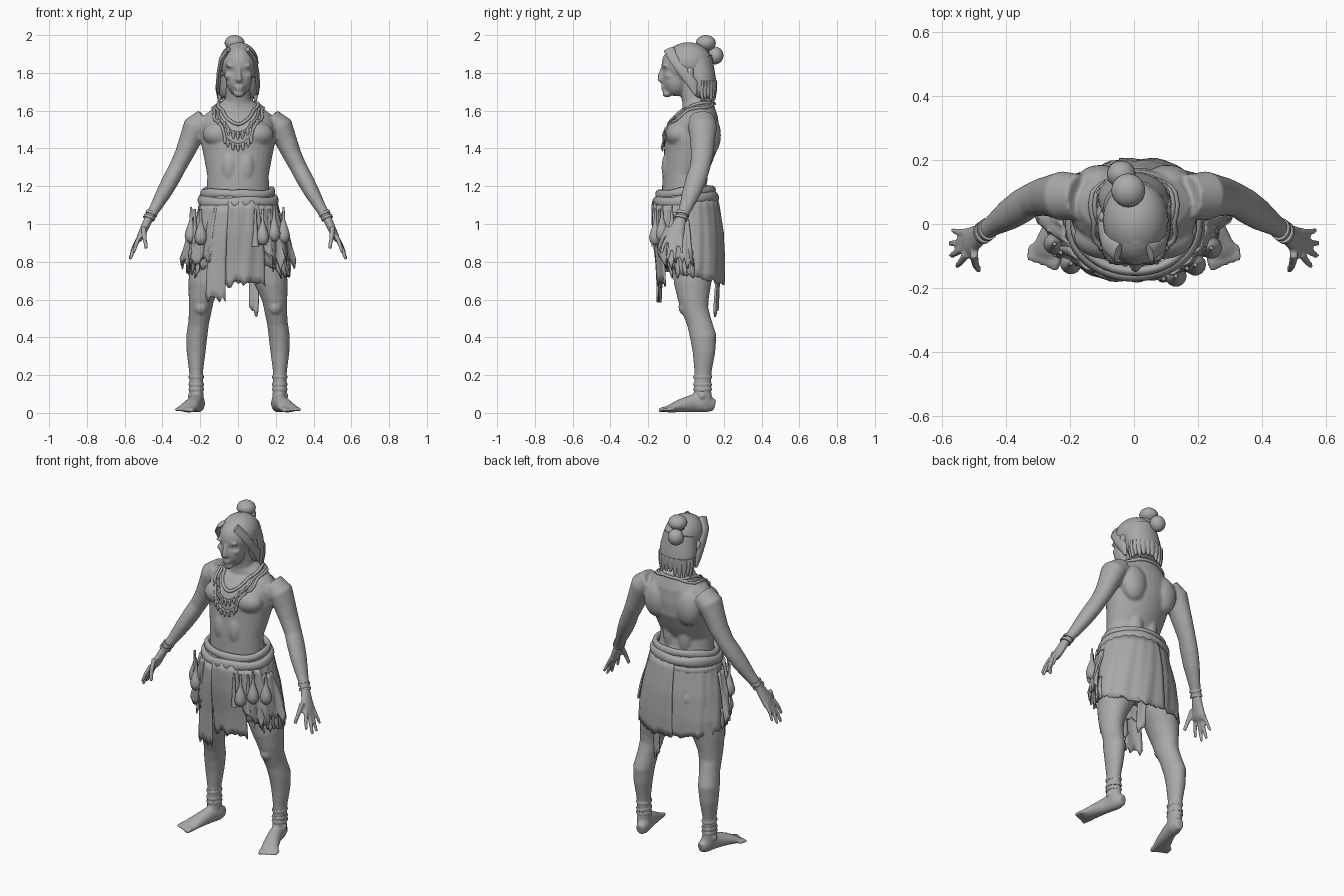
import bpy, bmesh, math, random
from mathutils import Vector, Matrix
from mathutils.bvhtree import BVHTree

random.seed(4)
grey = bpy.data.materials.new("stone_grey")
grey.diffuse_color = (0.4, 0.4, 0.4, 1)


def finish(name, bm, angle=60):
    bmesh.ops.recalc_face_normals(bm, faces=bm.faces)
    me = bpy.data.meshes.new(name)
    bm.to_mesh(me)
    bm.free()
    me.materials.append(grey)
    ob = bpy.data.objects.new(name, me)
    bpy.context.collection.objects.link(ob)
    bpy.ops.object.select_all(action='DESELECT')
    ob.select_set(True)
    bpy.context.view_layer.objects.active = ob
    bpy.ops.object.shade_smooth_by_angle(angle=math.radians(angle))
    return ob


def tube(bm, pts, ref, s=1, n=20, closed=False):
    """Loft ellipses along a path; a is the radius along ref, b across it."""
    P = [Vector((p[0] * s, p[1], p[2])) for p in pts]
    rings, m = [], len(P)
    for i, p in enumerate(pts):
        if closed:
            t = P[(i + 1) % m] - P[i - 1]
        else:
            t = P[min(i + 1, m - 1)] - P[max(i - 1, 0)]
        t.normalize()
        u = Vector(ref)
        u = (u - t * u.dot(t)).normalized()
        v = t.cross(u)
        rings.append([bm.verts.new(P[i] + u * p[3] * math.cos(k * math.tau / n) + v * p[4] * math.sin(k * math.tau / n))
                      for k in range(n)])
    for i in range(m if closed else m - 1):
        A, B = rings[i], rings[(i + 1) % m]
        for k in range(n):
            bm.faces.new((A[k], A[(k + 1) % n], B[(k + 1) % n], B[k]))
    if not closed:
        bm.faces.new(rings[0])
        bm.faces.new(rings[-1])


def ball(bm, c, r, s=1, tilt=0):
    mat = Matrix.Translation((c[0] * s, c[1], c[2])) @ Matrix.Rotation(tilt, 4, 'X') @ Matrix.Diagonal((*r, 1))
    bmesh.ops.create_uvsphere(bm, u_segments=20, v_segments=14, radius=1, matrix=mat)


X, Y, Z = (1, 0, 0), (0, 1, 0), (0, 0, 1)

# Body: torso, neck and head
bm = bmesh.new()
torso = [(.84, .04, .17, .11), (.95, .03, .2, .135), (1.08, .01, .18, .13), (1.18, -.01, .165, .118),
         (1.26, -.012, .163, .113), (1.35, .01, .18, .13), (1.44, .03, .198, .145), (1.52, .05, .2, .13),
         (1.58, .065, .175, .105), (1.62, .062, .12, .085), (1.66, .045, .068, .067), (1.76, .02, .06, .062)]
tube(bm, [(0, cy, z, a, b) for z, cy, a, b in torso], X, n=32)
ball(bm, (.005, -.005, 1.845), (.094, .125, .11))
ball(bm, (.005, -.058, 1.765), (.069, .07, .09), tilt=.15)
ball(bm, (.005, -.1, 1.69), (.03, .025, .02))
tube(bm, [(.005, -.12, 1.83, .009, .012), (.005, -.135, 1.79, .012, .015), (.005, -.138, 1.765, .018, .014),
          (.005, -.12, 1.75, .016, .012)], X, n=12)
ball(bm, (.005, -.122, 1.727), (.027, .011, .007))
ball(bm, (.005, -.12, 1.713), (.023, .011, .007))

arm = [(.17, .085, 1.555, .07, .06), (.225, .088, 1.51, .077, .07), (.255, .088, 1.44, .066, .058),
       (.285, .085, 1.37, .06, .05), (.32, .075, 1.3, .053, .045), (.352, .055, 1.24, .055, .045),
       (.39, .03, 1.17, .05, .041), (.435, 0, 1.09, .036, .031), (.472, -.026, 1.03, .028, .024),
       (.49, -.04, .99, .038, .022), (.515, -.055, .935, .046, .02), (.525, -.06, .915, .04, .015)]
leg = [(.115, .045, .9, .11, .12), (.15, .04, .78, .105, .115), (.18, .035, .68, .085, .098),
       (.195, .04, .6, .067, .082), (.2, .05, .54, .06, .07), (.208, .07, .48, .055, .066),
       (.219, .092, .4, .056, .07), (.222, .095, .32, .05, .06), (.222, .09, .22, .037, .046),
       (.22, .087, .14, .036, .045), (.218, .09, .05, .036, .05)]
foot = [(.205, .152, .04, .024, .03), (.21, .11, .05, .037, .048), (.225, .04, .052, .038, .048),
        (.248, -.03, .038, .045, .035), (.268, -.08, .024, .05, .022), (.274, -.1, .018, .046, .016)]
fingers = [((.50, -.095, .985), (.495, -.125, .925), (.485, -.145, .87), .013),
           ((.523, -.095, .935), (.54, -.118, .89), (.553, -.132, .845), .0115),
           ((.527, -.072, .92), (.555, -.09, .86), (.572, -.1, .81), .0115),
           ((.527, -.05, .92), (.555, -.06, .865), (.573, -.06, .815), .0115),
           ((.522, -.025, .935), (.55, -.025, .885), (.567, -.02, .845), .0105)]
for s in (1, -1):
    tube(bm, arm, Y, s)
    tube(bm, leg, X, s)
    tube(bm, foot, X, s)
    for *joints, r in fingers:
        tube(bm, [(*p, r * k, r * k) for p, k in zip(joints, (1.1, 1, .8))], Y, s, 10)
    for i in range(5):  # toes, big toe inside
        r, bx, ln = (.017, .012, .011, .011, .011)[i], .238 + .02 * i, .052 - .009 * i
        tube(bm, [(bx, -.085 + .006 * i, .02, r, r), (bx + .007, -.1 - ln * .4, .018, r, r * .9),
                  (bx + .01, -.1 - ln * .85, .012, r * .7, r * .7)], X, s, 10)
    ball(bm, (.088, -.04, 1.475), (.1, .07, .068), s)      # chest muscle
    ball(bm, (.105, .125, 1.47), (.08, .06, .11), s)       # shoulder blade
    ball(bm, (.05, .07, 1.26), (.045, .045, .12), s)       # lower back
    ball(bm, (.045, -.075, 1.3), (.05, .055, .1), s)       # stomach
    ball(bm, (.085, .095, .92), (.09, .085, .09), s)       # buttock
    ball(bm, (.197, -.01, .56), (.035, .03, .04), s)       # kneecap
    ball(bm, (.255, .085, .09), (.012, .016, .016), s)     # ankle bone
    ball(bm, (.098, .02, 1.8), (.014, .022, .034), s)      # ear
    ball(bm, (.04, -.112, 1.838), (.03, .012, .009), s)    # brow
    ball(bm, (.05, -.085, 1.785), (.025, .028, .02), s)    # cheek
body = finish("body", bm)
rm = body.modifiers.new("fuse", 'REMESH')
rm.mode, rm.voxel_size, rm.use_smooth_shade = 'VOXEL', .0075, True
sm = body.modifiers.new("soften", 'SMOOTH')
sm.factor, sm.iterations = .5, 4

# Hair: cap, back curtain with ragged locks, double bun
bm = bmesh.new()
ball(bm, (.005, .012, 1.855), (.103, .126, .107))
tube(bm, [(0, .05, 1.87, .095, .09), (0, .07, 1.8, .108, .083), (-.003, .088, 1.73, .112, .076),
          (-.003, .095, 1.69, .103, .066), (-.003, .1, 1.672, .085, .05)], X, n=28)
for k in range(13):
    a = math.radians(-100 + 200 * k / 12)
    x, y = -.003 + .095 * math.sin(a), .092 + .058 * math.cos(a)
    e = random.uniform(1.645, 1.675)
    tube(bm, [(x, y, 1.76, .02, .014), (x, y, 1.71, .021, .014), (x * 1.03, y + .004, e, .006, .005)], X, n=8)
for s in (1, -1):  # locks falling past the temples
    tube(bm, [(.05, -.09, 1.925, .03, .012), (.086, -.062, 1.875, .03, .014), (.1, -.015, 1.81, .03, .012),
              (.106, .035, 1.74, .028, .012), (.104, .05, 1.685, .008, .006)], Y, s, 10)
finish("hair", bm)
bm = bmesh.new()
ball(bm, (-.018, .105, 1.958), (.053, .053, .042))
ball(bm, (-.04, .155, 1.892), (.045, .043, .047))
tube(bm, [(-.01, .075, 1.91, .04, .04), (-.015, .1, 1.94, .034, .034)], X, n=14)
finish("hair_bun", bm)

# Wrapped cloth surface: angle 0 is the front
PROFILE = [(1.2, 0, .18, .142), (1.1, 0, .2, .163), (.95, .015, .236, .172), (.8, .03, .256, .165), (.6, .035, .262, .155)]


def wrap(a, z, off=0):
    zc = min(max(z, .6), 1.2)
    for p, q in zip(PROFILE, PROFILE[1:]):
        if zc >= q[0]:
            t = (p[0] - zc) / (p[0] - q[0])
            cy, rx, ry = (p[i] + (q[i] - p[i]) * t for i in (1, 2, 3))
            break
    return Vector(((rx + off) * math.sin(a), cy - (ry + off) * math.cos(a), z))


def cloth(name, a0, a1, top, hem, off=0, rag=.02, cols=12, rows=10, fold=.005, thick=.01, flare=0):
    """Cloth sheet between two angles in degrees, with folds and a ragged hem."""
    bm = bmesh.new()
    grid, ph = [], random.uniform(0, 6)
    for i in range(cols + 1):
        a = math.radians(a0 + (a1 - a0) * i / cols)
        h = (hem(a) if callable(hem) else hem) + random.uniform(-rag, rag)
        col = []
        for j in range(rows + 1):
            t = j / rows
            o = off + flare * t + fold * t * math.sin(a * 11 + ph + 2 * t) + fold * .4 * math.sin(a * 23 + 5 * t)
            col.append(bm.verts.new(wrap(a, top + (h - top) * t, o)))
        grid.append(col)
    for A, B in zip(grid, grid[1:]):
        for j in range(rows):
            bm.faces.new((A[j], B[j], B[j + 1], A[j + 1]))
    bmesh.ops.remove_doubles(bm, verts=bm.verts, dist=.0005)
    ob = finish(name, bm)
    so = ob.modifiers.new("thickness", 'SOLIDIFY')
    so.thickness, so.offset = thick, 0


cloth("skirt", -180, 180, 1.17, lambda a: .74 + .045 * math.cos(a), rag=.012, cols=90, rows=14)
cloth("back_overlap", 60, 190, 1.13, lambda a: .725 + .04 * math.cos(a), off=.008, rag=.01, cols=36)
cloth("front_panel", -14, 32, 1.12, .68, off=.014, rag=.025, cols=14, fold=.008)
cloth("front_strip", -34, -13, 1.1, .6, off=.016, rag=.018, cols=7, flare=.025)
cloth("back_strip", 153, 166, .9, .535, off=-.008, rag=.03, cols=6, flare=-.015)
for i, s in enumerate((1, -1)):
    side = ("right", "left")[i]
    cloth(side + "_side_rag", 42 * s, 92 * s, 1.06, .79, off=.012, rag=.045, cols=12, fold=.014, flare=.02)
    cloth(side + "_front_rag", 30 * s, 66 * s, 1.1, .83, off=.018, rag=.05, cols=9, fold=.012, flare=.01)
    for k in range(4):  # loose shreds
        a = (48 + 13 * k) * s
        cloth(side + "_shred", a, a + 7 * s, .86, .74, off=.015, rag=.03, cols=2, rows=5)

# Rolled waistband sagging in front
bm = bmesh.new()
for z, off, r, sag in ((1.168, .002, .024, .012), (1.125, .006, .03, .016), (1.08, .0, .022, .014)):
    pts = []
    for k in range(48):
        a = math.tau * k / 48
        p = wrap(a, z - sag * math.cos(a) + .004 * math.sin(3 * a + z * 40), off - .006)
        pts.append((*p, r * (1 + .12 * math.sin(5 * a)), r * .65))
    tube(bm, pts, Z, n=12, closed=True)
finish("waistband", bm)

# Hanging gourds and tassels
bm = bmesh.new()
for deg, z in ((-47, .94), (29, .94), (46, .96), (64, .95), (-68, .95)):
    p = wrap(math.radians(deg), z, .032)
    prof = [(.14, .006), (.075, .008), (.05, .016), (.02, .027), (-.01, .034), (-.035, .029), (-.052, .012)]
    tube(bm, [(p.x, p.y, p.z + dz, r, r) for dz, r in prof], X, n=14)
for deg, z in ((-57, .9), (37, .89), (20, .92)):
    p = wrap(math.radians(deg), z, .03)
    tube(bm, [(p.x, p.y, 1.08, .006, .006), (p.x, p.y, z + .03, .012, .01), (p.x, p.y, z - .04, .02, .013)], X, n=8)
finish("hanging_gourds", bm)

# Necklaces laid on the skin
dg = bpy.context.evaluated_depsgraph_get()
tree = BVHTree.FromObject(body, dg)
bm = bmesh.new()
for low, w, r in ((1.55, .085, .009), (1.49, .1, .007), (1.42, .105, .008)):
    pts = []
    for k in range(48):
        a = math.tau * k / 48
        f = (1 + math.cos(a)) / 2
        z = 1.635 - (1.635 - low) * f ** 1.5
        loc, nor, _, _ = tree.find_nearest(Vector((w * math.sin(a), .05 - .19 * math.cos(a) * (.5 + .5 * f), z)))
        pts.append((*(loc + nor * .005), r, r))
        if f > .72 and k % 2 == 0 and low < 1.5:
            q = loc + nor * .01
            tube(bm, [(q.x, q.y, q.z + .008, .005, .005), (q.x, q.y - .004, q.z - .015, .01, .007),
                      (q.x, q.y, q.z - .035, .003, .003)], X, n=6)
    tube(bm, pts, Z, n=8, closed=True)
finish("necklaces", bm)

# Wrist and ankle bands
bm = bmesh.new()
for s in (1, -1):
    for d in (0, 1):
        tube(bm, [(.458 + .012 * d + e * .4, -.017 - .009 * d - e * .25, 1.055 - .022 * d - e, .036, .032)
                  for e in (-.007, .007)], Y, s, 18)
    for z in (.125, .15, .19):
        tube(bm, [(.221, .088, z + e, g + .034, g + .043) for e, g in ((-.011, .003), (0, .008), (.011, .003))], X, s, 18)
finish("wrist_and_ankle_bands", bm)
